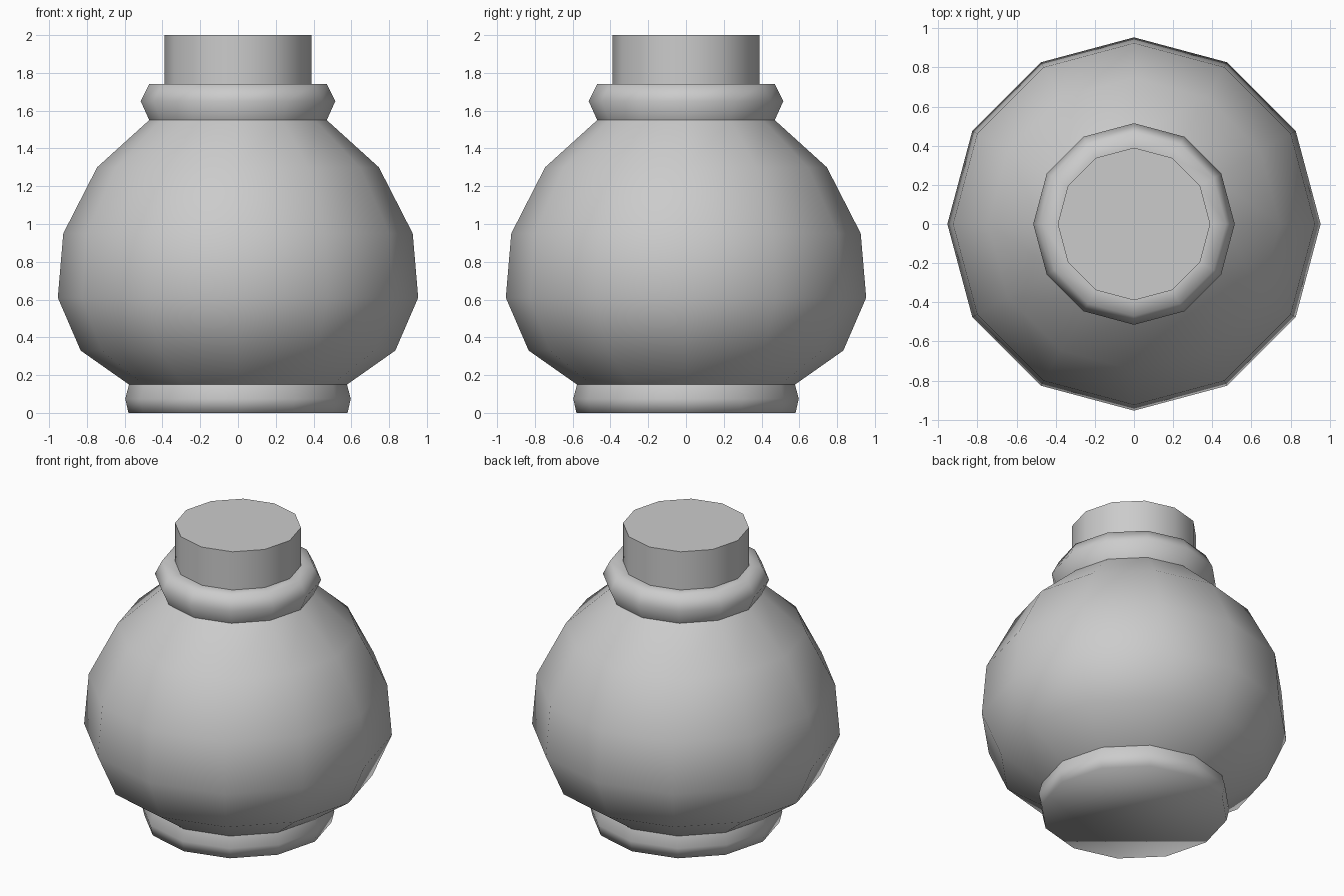
import bpy, bmesh, math

if "Cube" in bpy.data.objects:
    bpy.data.objects.remove(bpy.data.objects["Cube"])

SIDES = 12


def lathe(name, profile, cap_bottom=False, cap_top=False, smooth_caps=False):
    """Revolve (radius, height) points around z as a smooth 12-sided shell."""
    bm = bmesh.new()
    rings = []
    for r, z in profile:
        rings.append([bm.verts.new((r * math.cos(i * math.tau / SIDES),
                                    r * math.sin(i * math.tau / SIDES), z))
                      for i in range(SIDES)])
    for low, high in zip(rings, rings[1:]):
        for i in range(SIDES):
            j = (i + 1) % SIDES
            bm.faces.new((low[i], low[j], high[j], high[i])).smooth = True
    caps = []
    if cap_bottom:
        caps.append(bm.faces.new(rings[0][::-1]))
    if cap_top:
        caps.append(bm.faces.new(rings[-1]))
    for cap in caps:
        cap.smooth = smooth_caps
        for e in cap.edges:
            e.smooth = smooth_caps
    mesh = bpy.data.meshes.new(name)
    bm.to_mesh(mesh)
    bm.free()
    obj = bpy.data.objects.new(name, mesh)
    bpy.context.collection.objects.link(obj)
    return obj


# Foot ring with softly shaded underside
lathe("base", [(0.58, 0), (0.597, 0.075), (0.577, 0.15)],
      cap_bottom=True, smooth_caps=True)

# Round bulb
lathe("body", [(0.577, 0.15), (0.833, 0.33), (0.954, 0.61), (0.925, 0.95),
               (0.746, 1.30), (0.47, 1.55)])

# Bulging collar with a flat shoulder reaching the neck
lathe("collar", [(0.47, 1.55), (0.515, 1.65), (0.47, 1.74), (0.39, 1.74)])

# Straight neck with flat lid
lathe("neck", [(0.39, 1.74), (0.39, 2.0)], cap_top=True)
